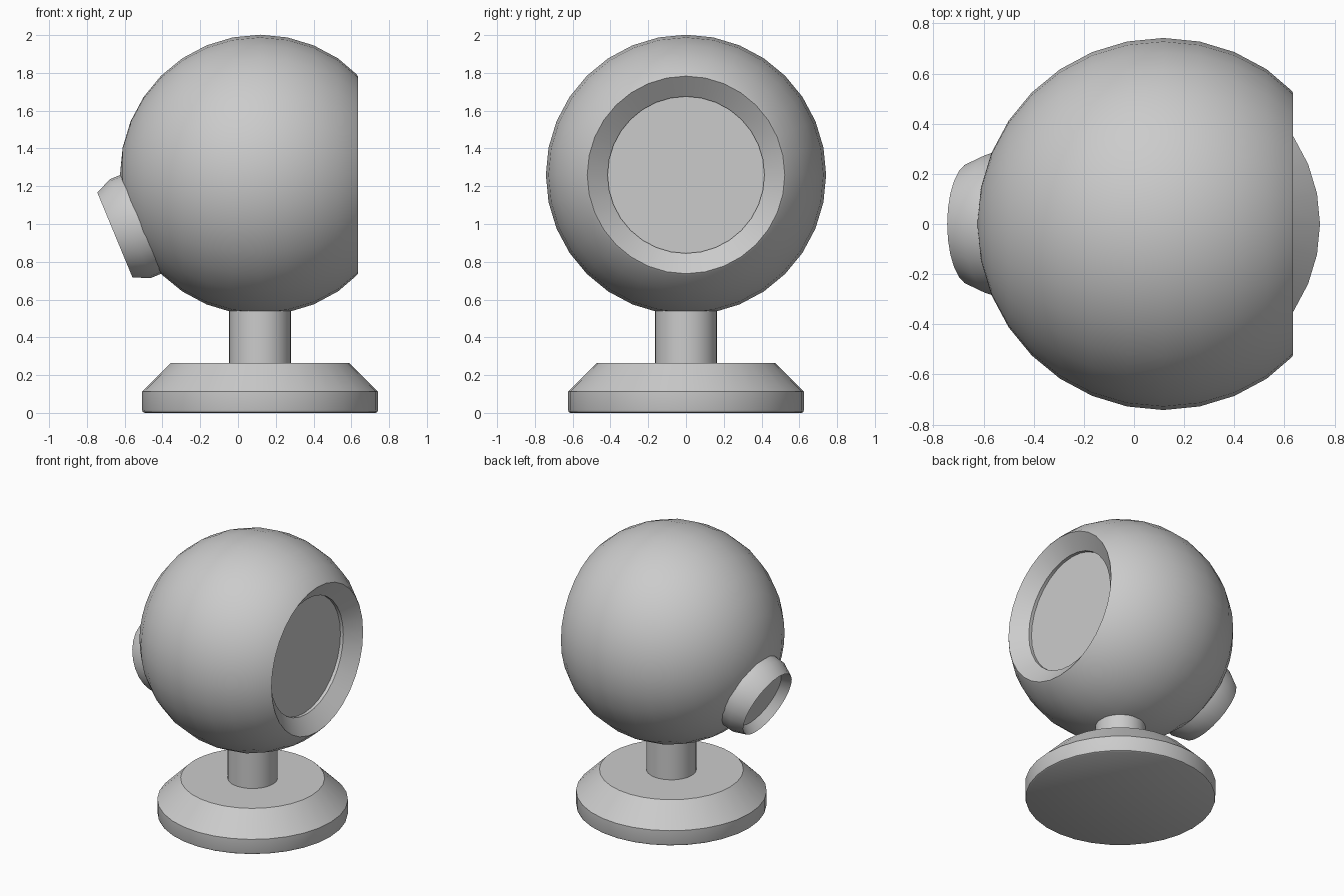
import bpy, bmesh
from math import sin, cos, pi, radians
from mathutils import Matrix, Vector

if "Cube" in bpy.data.objects:
    bpy.data.objects.remove(bpy.data.objects["Cube"])

CX, CZ, R = 0.117, 1.26, 0.742
BALL = Vector((CX, 0, CZ))


def lathe(name, profile, origin, axis, segments=32, sharp=30):
    """Revolve (radius, height) points about an axis through origin."""
    bm = bmesh.new()
    rings = []
    for r, h in profile:
        if r < 1e-5:
            rings.append([bm.verts.new((0, 0, h))])
        else:
            rings.append([bm.verts.new((r * cos(2 * pi * i / segments),
                                        r * sin(2 * pi * i / segments), h))
                          for i in range(segments)])
    for a, b in zip(rings, rings[1:]):
        for i in range(segments):
            j = (i + 1) % segments
            if len(a) == 1:
                bm.faces.new((a[0], b[j], b[i]))
            elif len(b) == 1:
                bm.faces.new((a[i], a[j], b[0]))
            else:
                bm.faces.new((a[i], a[j], b[j], b[i]))
    bmesh.ops.recalc_face_normals(bm, faces=bm.faces)
    rot = Vector((0, 0, 1)).rotation_difference(Vector(axis)).to_matrix().to_4x4()
    bmesh.ops.transform(bm, matrix=Matrix.Translation(origin) @ rot, verts=bm.verts)
    mesh = bpy.data.meshes.new(name)
    bm.to_mesh(mesh)
    bm.free()
    obj = bpy.data.objects.new(name, mesh)
    bpy.context.collection.objects.link(obj)
    bpy.ops.object.select_all(action='DESELECT')
    obj.select_set(True)
    bpy.context.view_layer.objects.active = obj
    bpy.ops.object.shade_smooth_by_angle(angle=radians(sharp))
    return obj


# Round housing with a bevelled, recessed opening facing +x
sphere = [(R * sin(pi * k / 16), R * cos(pi * k / 16)) for k in range(16, 4, -1)]
sphere[0] = (0, -R)
lathe("spherical_housing",
      sphere + [(0.535, 0.508), (0.523, 0.518), (0.415, 0.435), (0.415, 0.412), (0, 0.412)],
      BALL, (1, 0, 0))

# Hollow rear collar, tilted downwards
tilt = radians(22.5)
lathe("rear_collar",
      [(0.283, 0.67), (0.283, 0.742), (0.244, 0.832), (0.21, 0.77), (0, 0.77)],
      BALL, (-cos(tilt), 0, -sin(tilt)), segments=24)

# Support post
lathe("post", [(0.164, 0.26), (0.164, 0.56)], Vector((CX, 0, 0)), (0, 0, 1))

# Chamfered round base
lathe("base",
      [(0, 0), (0.612, 0), (0.621, 0.005), (0.625, 0.017), (0.625, 0.112),
       (0.472, 0.265), (0, 0.265)],
      Vector((CX, 0, 0)), (0, 0, 1))
